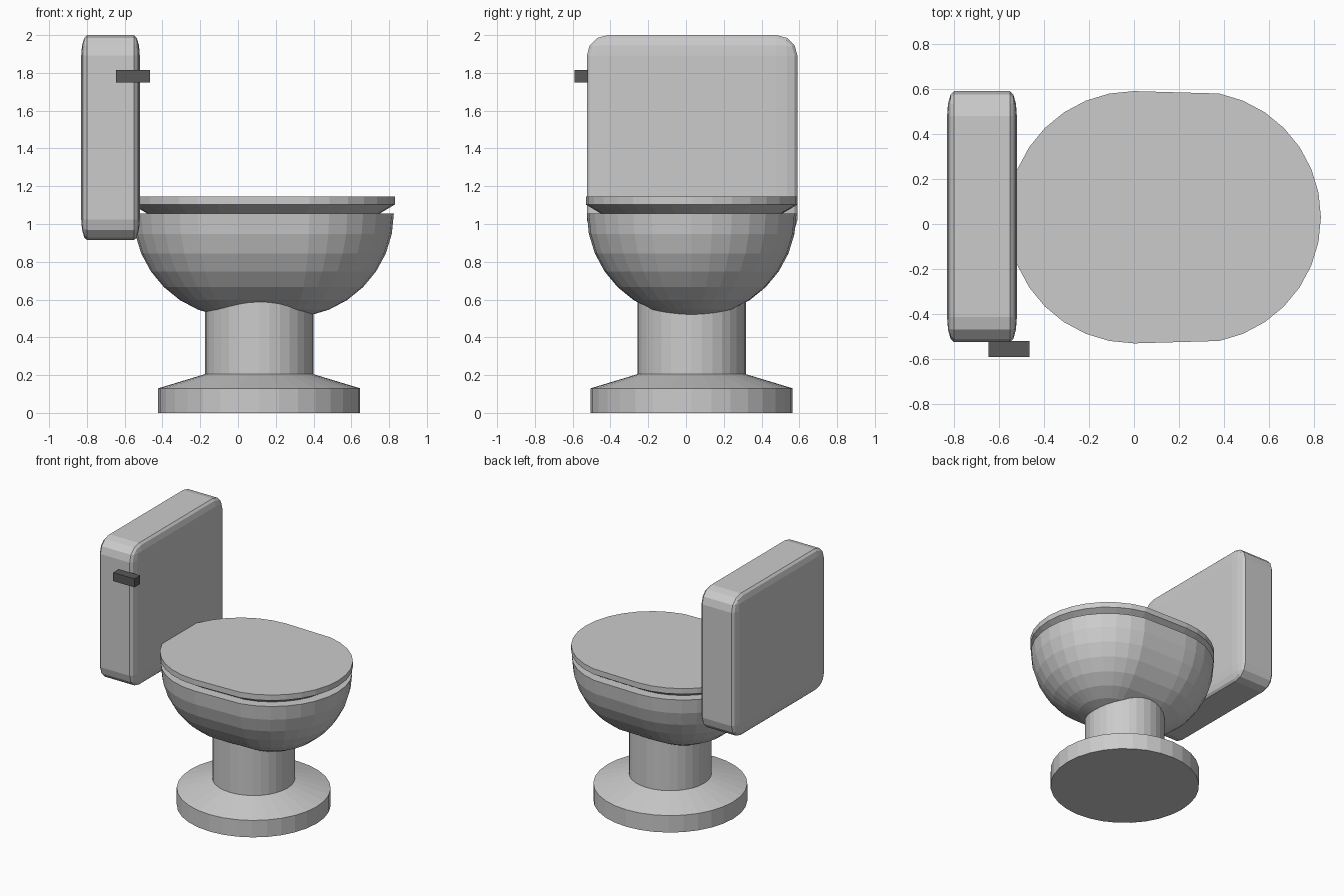
import bpy, bmesh
from math import sin, cos, pi, radians
from mathutils import Matrix, Vector

if "Cube" in bpy.data.objects:
    bpy.data.objects.remove(bpy.data.objects["Cube"])

SIDES = 32
CY = 0.03  # shared centre line of all parts in y


def link(name, bm):
    bmesh.ops.recalc_face_normals(bm, faces=bm.faces)
    mesh = bpy.data.meshes.new(name)
    bm.to_mesh(mesh)
    bm.free()
    obj = bpy.data.objects.new(name, mesh)
    bpy.context.collection.objects.link(obj)
    return obj


def loft(name, rings, cx=0.0, stretch=0.0):
    """Stack of (radius, z) rings; the +x half is shifted by stretch."""
    bm = bmesh.new()
    loops = []
    for r, z in rings:
        loop = []
        for i in range(SIDES):
            c, s = cos(2 * pi * i / SIDES), sin(2 * pi * i / SIDES)
            shift = stretch if c > 0.01 else 0.0
            loop.append(bm.verts.new((cx + r * c + shift, CY + r * s, z)))
        loops.append(loop)
    for a, b in zip(loops, loops[1:]):
        for i in range(SIDES):
            j = (i + 1) % SIDES
            bm.faces.new((a[i], a[j], b[j], b[i]))
    bm.faces.new(loops[0])
    bm.faces.new(loops[-1])
    return link(name, bm)


def box(name, lo, hi, bevel=0.0):
    """Box between two corners; bevel is made before the uneven scaling."""
    lo, hi = Vector(lo), Vector(hi)
    bm = bmesh.new()
    bmesh.ops.create_cube(bm, size=2)
    if bevel:
        bmesh.ops.bevel(bm, geom=bm.edges[:], offset=bevel, segments=3,
                        profile=0.5, affect='EDGES')
    half = (hi - lo) / 2
    bm.transform(Matrix.Translation((lo + hi) / 2) @ Matrix.Diagonal((*half, 1)))
    return link(name, bm)


# Foot and neck
loft("pedestal", [(0.535, 0), (0.535, 0.13), (0.287, 0.205), (0.287, 0.61)], cx=0.112)

# Half-sphere bowl, stretched towards the front of the seat
angles = [radians(11.25 * k) for k in range(7, -1, -1)]
loft("bowl", [(0.555 * cos(a), 1.055 - 0.55 * sin(a)) for a in angles], stretch=0.27)

# Lid with its undercut rim
loft("seat_lid", [(0.472, 1.05), (0.56, 1.103), (0.56, 1.145)], stretch=0.27)

# Water tank
box("tank", (-0.83, -0.525, 0.915), (-0.52, 0.59, 2.0), bevel=0.2)

# Flush handle
handle = box("flush_handle", (-0.645, -0.59, 1.75), (-0.465, -0.52, 1.815))
dark = bpy.data.materials.new("dark_grey")
dark.diffuse_color = (0.1, 0.1, 0.1, 1)
dark.use_nodes = True
dark.node_tree.nodes["Principled BSDF"].inputs["Base Color"].default_value = dark.diffuse_color
handle.data.materials.append(dark)
